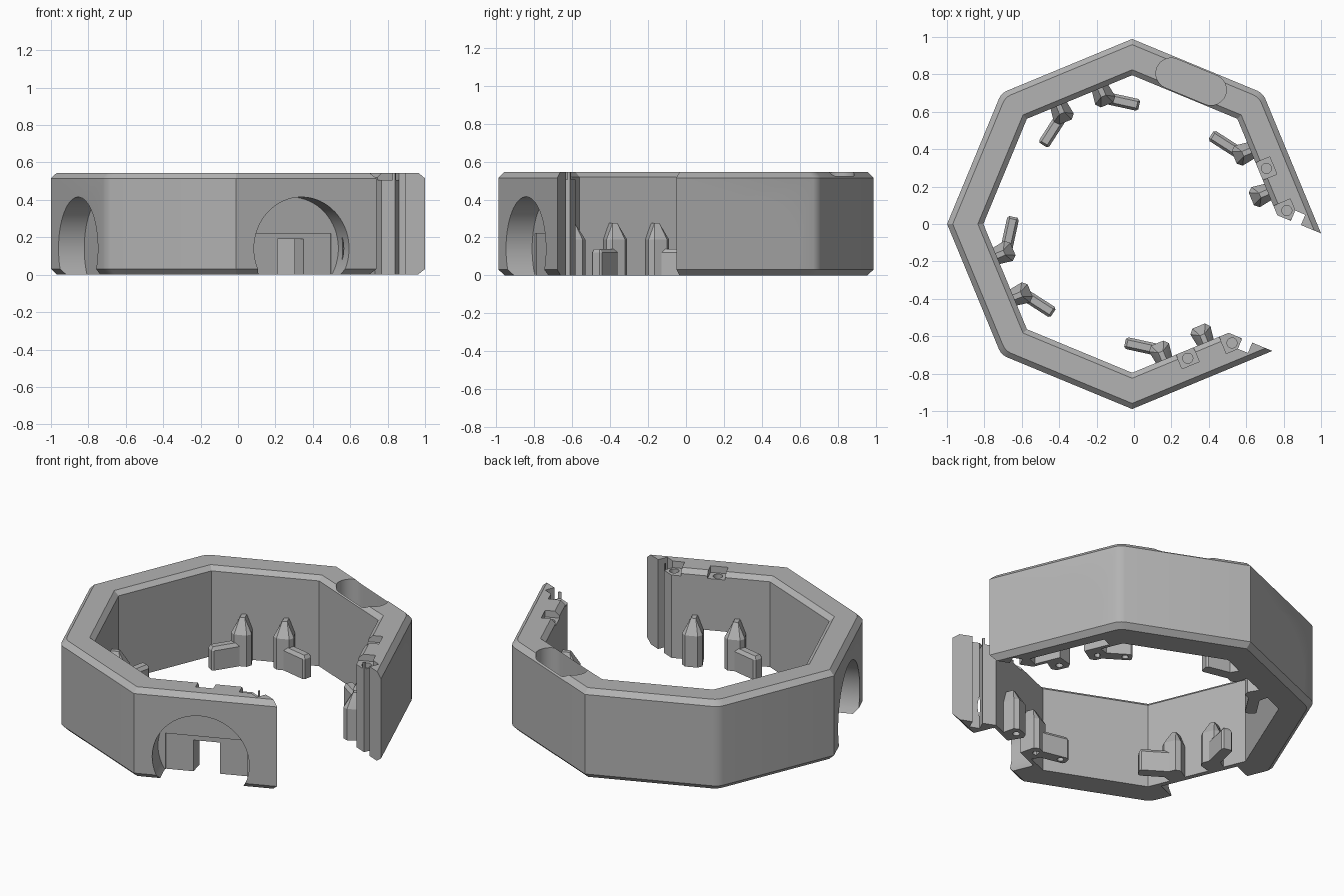
import bpy, bmesh
from math import radians, cos, pi
from mathutils import Matrix, Vector

if "Cube" in bpy.data.objects:
    bpy.data.objects.remove(bpy.data.objects["Cube"])

grey = bpy.data.materials.new("light_grey")
grey.use_nodes = True
grey.diffuse_color = (0.45, 0.45, 0.45, 1)
grey.node_tree.nodes["Principled BSDF"].inputs["Base Color"].default_value = (0.45, 0.45, 0.45, 1)

HEIGHT = 0.545
GAP = -22.5
ARCH_SIDES = [22.5, 112.5, 202.5, 292.5]
SLOT_SIDES = [67.5, 247.5]


def side(angle):
    """Frame of one ring side: x points outward, y along the side."""
    return Matrix.Translation((-0.01, 0, 0)) @ Matrix.Rotation(radians(angle), 4, 'Z')


def make(name, bm, matrix):
    bm.transform(matrix)
    bmesh.ops.recalc_face_normals(bm, faces=bm.faces)
    mesh = bpy.data.meshes.new(name)
    bm.to_mesh(mesh)
    bm.free()
    mesh.materials.append(grey)
    ob = bpy.data.objects.new(name, mesh)
    bpy.context.collection.objects.link(ob)
    return ob


def hull(name, points, matrix):
    bm = bmesh.new()
    for p in points:
        bm.verts.new(p)
    bmesh.ops.convex_hull(bm, input=bm.verts)
    loose = [v for v in bm.verts if not v.link_faces]
    bmesh.ops.delete(bm, geom=loose, context='VERTS')
    return make(name, bm, matrix)


def box(x, y, z, matrix):
    return hull("cutter", [(a, b, c) for a in x for b in y for c in z], matrix)


def cylinder(r, depth, matrix, segments=24):
    bm = bmesh.new()
    bmesh.ops.create_cone(bm, cap_ends=True, segments=segments, radius1=r, radius2=r, depth=depth)
    return make("cutter", bm, matrix)


def activate(ob):
    bpy.ops.object.select_all(action='DESELECT')
    ob.select_set(True)
    bpy.context.view_layer.objects.active = ob


def cut(ob, cutter):
    mod = ob.modifiers.new("cut", 'BOOLEAN')
    mod.operation = 'DIFFERENCE'
    mod.solver = 'EXACT'
    mod.object = cutter
    activate(ob)
    bpy.ops.object.modifier_apply(modifier=mod.name)
    bpy.data.objects.remove(cutter)


def smooth(ob):
    activate(ob)
    bpy.ops.object.shade_smooth_by_angle(angle=radians(20))


# Open octagonal ring: chamfered section swept round six corners,
# with the first and last sides running on to the edges of the gap
section = [(0.735, 0), (0.884, 0), (0.914, 0.03), (0.914, 0.515),
           (0.886, HEIGHT), (0.762, HEIGHT), (0.735, 0.52)]
bm = bmesh.new()
rings = []


def add_ring(angle, point):
    rings.append([bm.verts.new(side(angle) @ Vector(point(n, z))) for n, z in section])


add_ring(22.5, lambda n, z: (n, 0.481 - n, z))
for k in range(1, 7):
    add_ring(45 * k, lambda n, z: (n / cos(pi / 8), 0, z))
add_ring(292.5, lambda n, z: (n, n - 0.481, z))
count = len(section)
for a, b in zip(rings, rings[1:]):
    for i in range(count):
        j = (i + 1) % count
        bm.faces.new((a[i], a[j], b[j], b[i]))
bm.faces.new(rings[0])
bm.faces.new(rings[-1])
# Three outer corners are slightly rounded
round_edges = [bm.edges.get((rings[k][i], rings[k][i + 1]))
               for k in (1, 3, 5) for i in (1, 2, 3)]
bmesh.ops.bevel(bm, geom=round_edges, offset=0.03, segments=3, profile=0.5, affect='EDGES')
ring = make("octagonal_ring", bm, Matrix())

# Round recesses with a low doorway through the thin inner wall
for angle in ARCH_SIDES:
    m = side(angle)
    turn = Matrix.Rotation(pi / 2, 4, 'Y')
    cut(ring, cylinder(0.275, 0.3, m @ Matrix.Translation((0.915, 0, 0.14)) @ turn, 64))
    cut(ring, box((0.757, 0.82), (-0.232, 0.232), (-0.1, 0.22), m))
    cut(ring, box((0.7, 0.8), (-0.075, 0.075), (-0.1, 0.19), m))

# Long round-ended slots sunk in the top
for angle in SLOT_SIDES:
    bm = bmesh.new()
    bmesh.ops.create_cone(bm, cap_ends=True, segments=46, radius1=0.082, radius2=0.082, depth=0.5)
    for v in bm.verts:
        v.co.y += 0.115 if v.co.y > 0 else -0.115
    cut(ring, make("cutter", bm, side(angle) @ Matrix.Translation((0.824, 0, 0.4))))

# Small screw pockets along the inner top edge
pockets = [(a, 0.777, 0) for a in ARCH_SIDES] + [(22.5, 0.792, -0.25), (292.5, 0.792, 0.25)]
for angle, n, t in pockets:
    m = side(angle)
    cut(ring, box((0.7, n + 0.04), (t - 0.05, t + 0.05), (0.505, 0.6), m))
    cut(ring, cylinder(0.027, 0.16, m @ Matrix.Translation((n, t, 0.5))))

# Joining grooves down both ends
for s in (-1, 1):
    cut(ring, box((0.778, 0.836), (s * 0.3, s * 0.4), (-0.1, 0.7), side(GAP)))
smooth(ring)

# Pointed posts beside each doorway, most with a low angled arm
foot = [(0.75, 0.045), (0.69, 0.045), (0.665, 0.058), (0.64, 0.036)]
for angle in ARCH_SIDES:
    m = side(angle)
    for s in (-1, 1):
        mid = s * 0.12
        points = [(n, mid + w * q, z) for n, w in foot for q in (-1, 1) for z in (0, 0.19)]
        points += [(n, mid + q * 0.014, 0.275) for n in (0.69, 0.745) for q in (-1, 1)]
        post = hull("pointed_post", points, m)
        cut(post, cylinder(0.02, 0.06, m @ Matrix.Translation((0.68, mid, 0))))
        smooth(post)
        if (angle, s) in ((22.5, -1), (292.5, 1)):
            continue
        start, end = Vector((0.675, s * 0.13, 0)), Vector((0.572, s * 0.278, 0))
        along = (end - start).normalized()
        across = Vector((-along.y, along.x, 0))
        points = []
        for z, inset in ((0, 0), (0.12, 0), (0.14, 0.014)):
            up = Vector((0, 0, z))
            for w in (-1, 1):
                points.append(start + across * w * (0.032 - inset) + up)
                points.append(end + across * w * (0.022 - inset) - along * inset + up)
                points.append(end - along * 0.012 + across * w * (0.032 - inset) + up)
        arm = hull("post_arm", points, m)
        cut(arm, cylinder(0.018, 0.06, m @ Matrix.Translation(end - along * 0.04)))
        smooth(arm)
